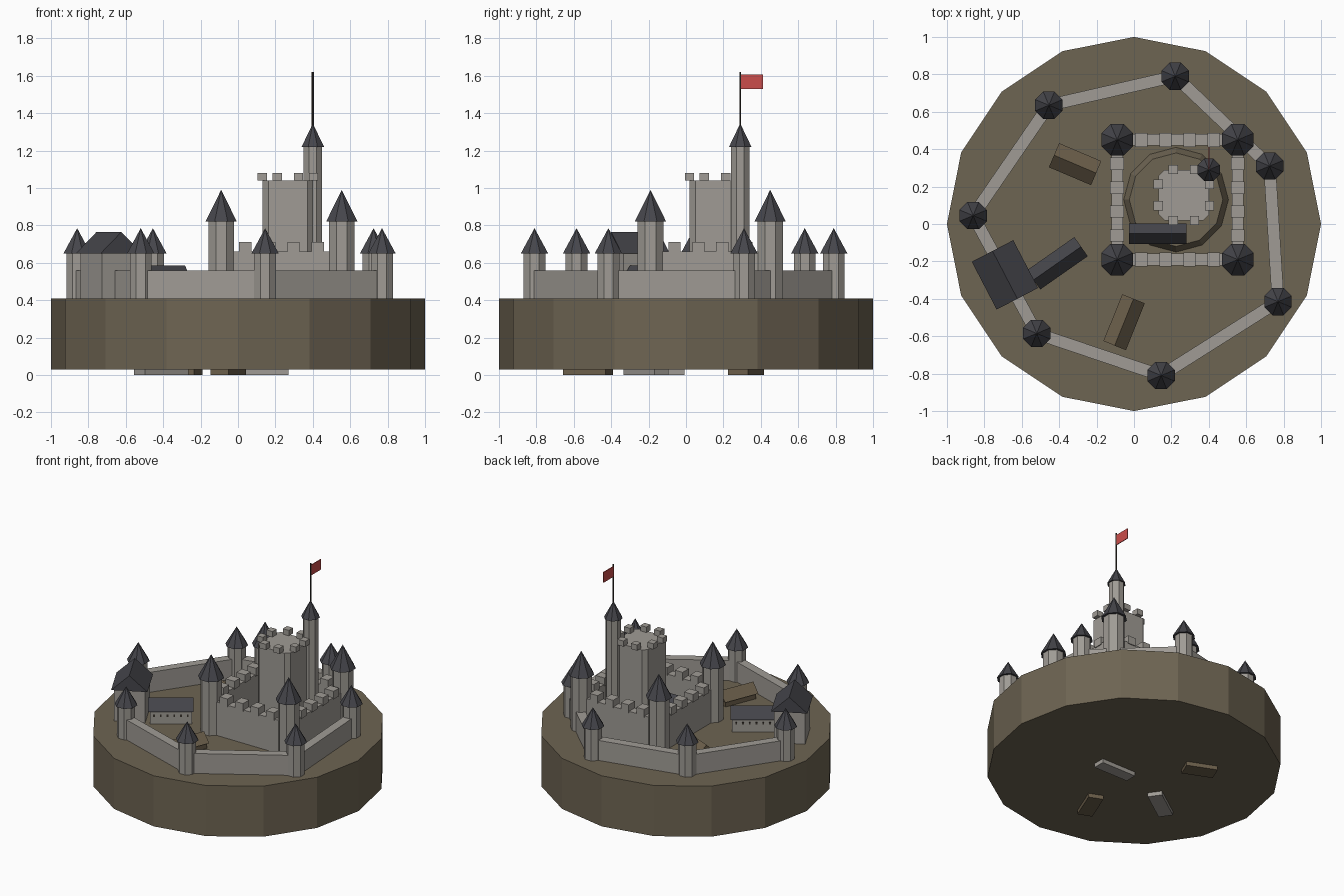
import bpy, bmesh, math
from mathutils import Matrix, Vector

cube = bpy.data.objects.get("Cube")
if cube:
    bpy.data.objects.remove(cube, do_unlink=True)


def material(name, rgb):
    m = bpy.data.materials.new(name)
    m.use_nodes = True
    m.diffuse_color = (*rgb, 1)
    m.node_tree.nodes["Principled BSDF"].inputs["Base Color"].default_value = (*rgb, 1)
    return m


STONE = material("warm grey stone", (0.35, 0.33, 0.30))
EARTH = material("brown earth", (0.155, 0.128, 0.085))
SLATE = material("dark slate", (0.06, 0.06, 0.07))
TIMBER = material("brown timber", (0.15, 0.115, 0.07))
DARK = material("dark wood", (0.04, 0.033, 0.025))
RED = material("red cloth", (0.6, 0.075, 0.07))


def finish(name, bm, *mats):
    bmesh.ops.recalc_face_normals(bm, faces=bm.faces)
    mesh = bpy.data.meshes.new(name)
    bm.to_mesh(mesh)
    bm.free()
    for m in mats:
        mesh.materials.append(m)
    obj = bpy.data.objects.new(name, mesh)
    bpy.context.collection.objects.link(obj)
    return obj


def add_box(bm, center, size, angle=0.0):
    mat = (Matrix.Translation(center) @ Matrix.Rotation(angle, 4, 'Z')
           @ Matrix.Diagonal((*size, 1)))
    return bmesh.ops.create_cube(bm, size=1, matrix=mat)["verts"]


def add_loft(bm, c, sides, rings, phase):
    """Stack of polygon rings (radius, z); a zero radius makes a tip."""
    loops = []
    for r, z in rings:
        if r == 0:
            loops.append([bm.verts.new((c[0], c[1], z))] * sides)
            continue
        loops.append([bm.verts.new((c[0] + r * math.cos(phase + math.tau * i / sides),
                                    c[1] + r * math.sin(phase + math.tau * i / sides), z))
                      for i in range(sides)])
    for a, b in zip(loops, loops[1:]):
        for i in range(sides):
            j = (i + 1) % sides
            corners = [a[i], a[j], b[j], b[i]]
            bm.faces.new(list(dict.fromkeys(corners)))
    for loop in (loops[0], loops[-1]):
        if loop[0] is not loop[1]:
            bm.faces.new(loop)


def loft(name, c, sides, rings, mat, phase=0.0):
    bm = bmesh.new()
    add_loft(bm, c, sides, rings, phase)
    return finish(name, bm, mat)


def tower(name, c, r, roof_r, z0, eave, tip):
    turn = math.pi / 8
    loft(name + "_shaft", c, 8, [(r, z0), (r, eave)], STONE, turn)
    loft(name + "_roof", c, 8, [(roof_r, eave), (0, tip)], SLATE, turn)


def wall(name, a, b, width, z0, z1, merlons=0):
    a, b = Vector((*a, 0)), Vector((*b, 0))
    d = b - a
    angle = math.atan2(d.y, d.x)
    bm = bmesh.new()
    mid = (a + b) / 2
    add_box(bm, (mid.x, mid.y, (z0 + z1) / 2), (d.length, width, z1 - z0), angle)
    for i in range(1, merlons + 1):
        p = a + d * i / (merlons + 1)
        add_box(bm, (p.x, p.y, z1 + 0.02), (0.065, width + 0.012, 0.06), angle)
    finish(name, bm, STONE)


def house(name, c, degrees, length, width, z0, eave, ridge, walls, roof, gable, overhang=0.012):
    """Box with a gabled roof; the ridge runs along the length."""
    place = Matrix.Translation((c[0], c[1], 0)) @ Matrix.Rotation(math.radians(degrees), 4, 'Z')
    bm = bmesh.new()
    add_box(bm, (0, 0, (z0 + eave) / 2),
            (length - 2 * overhang, width - 2 * overhang, eave - z0))
    bm.transform(place)
    finish(name + "_walls", bm, walls)
    bm = bmesh.new()
    ends = [[bm.verts.new((x, y, z)) for y, z in
             ((-width / 2, eave), (width / 2, eave), (0, ridge))]
            for x in (-length / 2, length / 2)]
    for end in ends:
        bm.faces.new(end).material_index = 1
    for i in range(3):
        j = (i + 1) % 3
        bm.faces.new([ends[0][i], ends[0][j], ends[1][j], ends[1][i]])
    bm.transform(place)
    finish(name + "_roof", bm, roof, gable)
    return place


# Ground
GROUND = 0.41
loft("ground_base", (0, 0), 16, [(1, 0.03), (1, GROUND)], EARTH)
loft("inner_mound", (0.225, 0.13), 12, [(0.29, GROUND - 0.02), (0.25, 0.47)], EARTH)

# Outer ring of towers and walls
outer = [(0.22, 0.79), (-0.455, 0.635), (-0.86, 0.045), (-0.52, -0.585),
         (0.145, -0.81), (0.77, -0.415), (0.725, 0.31)]
for i, p in enumerate(outer):
    tower(f"outer_tower_{i + 1}", p, 0.063, 0.079, 0.035, 0.65, 0.785)
    wall(f"outer_wall_{i + 1}", p, outer[(i + 1) % len(outer)], 0.065, 0.035, 0.56)

# Inner square of towers and crenellated walls
inner = [(-0.09, -0.19), (0.555, -0.19), (0.555, 0.45), (-0.09, 0.45)]
for i, p in enumerate(inner):
    tower(f"inner_tower_{i + 1}", p, 0.074, 0.091, 0.2, 0.82, 0.99)
    wall(f"inner_wall_{i + 1}", p, inner[(i + 1) % 4], 0.062, 0.2, 0.66, merlons=4)

# Keep with cut corners and a ring of battlements
KX, KY, HALF = 0.267, 0.155, 0.135
bm = bmesh.new()
add_box(bm, (KX, KY, 0.72), (2 * HALF, 2 * HALF, 0.64))
upright = [e for e in bm.edges if abs(e.verts[0].co.z - e.verts[1].co.z) > 0.1]
bmesh.ops.bevel(bm, geom=upright, offset=0.03, segments=1, affect='EDGES')
for i in range(8):
    a = math.pi / 8 + i * math.pi / 4
    add_box(bm, (KX + 0.148 * math.cos(a), KY + 0.17 * math.sin(a) * 0.87, 1.06),
            (0.05, 0.05, 0.042))
finish("keep", bm, STONE)

# Watch turret with flag
TX, TY = 0.4, 0.29
tower("watch_turret", (TX, TY), 0.054, 0.065, 0.4, 1.22, 1.345)
loft("flag_pole", (TX, TY), 6, [(0.006, 1.32), (0.006, 1.62)], DARK)
bm = bmesh.new()
add_box(bm, (TX, TY + 0.062, 1.567), (0.005, 0.118, 0.078))
finish("flag", bm, RED)

# Gatehouse set across the outer wall
house("gatehouse", (-0.69, -0.272), -62.5, 0.288, 0.25, 0.035, 0.65, 0.765,
      STONE, SLATE, SLATE, overhang=0.018)

# Halls and barns
yard = house("yard_hall", (-0.41, -0.21), 35, 0.31, 0.125, 0, 0.505, 0.585,
             STONE, SLATE, TIMBER)
house("inner_hall", (0.127, -0.052), 0, 0.31, 0.112, 0, 0.52, 0.585, STONE, SLATE, TIMBER)
house("back_barn", (-0.315, 0.32), -23, 0.245, 0.14, 0, 0.45, 0.515, TIMBER, TIMBER, TIMBER)
house("front_barn", (-0.053, -0.525), 68, 0.27, 0.13, 0, 0.45, 0.515, TIMBER, TIMBER, TIMBER)

# Small windows along both sides of the yard hall
bm = bmesh.new()
for side in (-1, 1):
    for i in range(6):
        add_box(bm, (-0.115 + 0.046 * i, side * 0.051, 0.475), (0.012, 0.005, 0.018))
bm.transform(yard)
finish("yard_hall_windows", bm, DARK)
